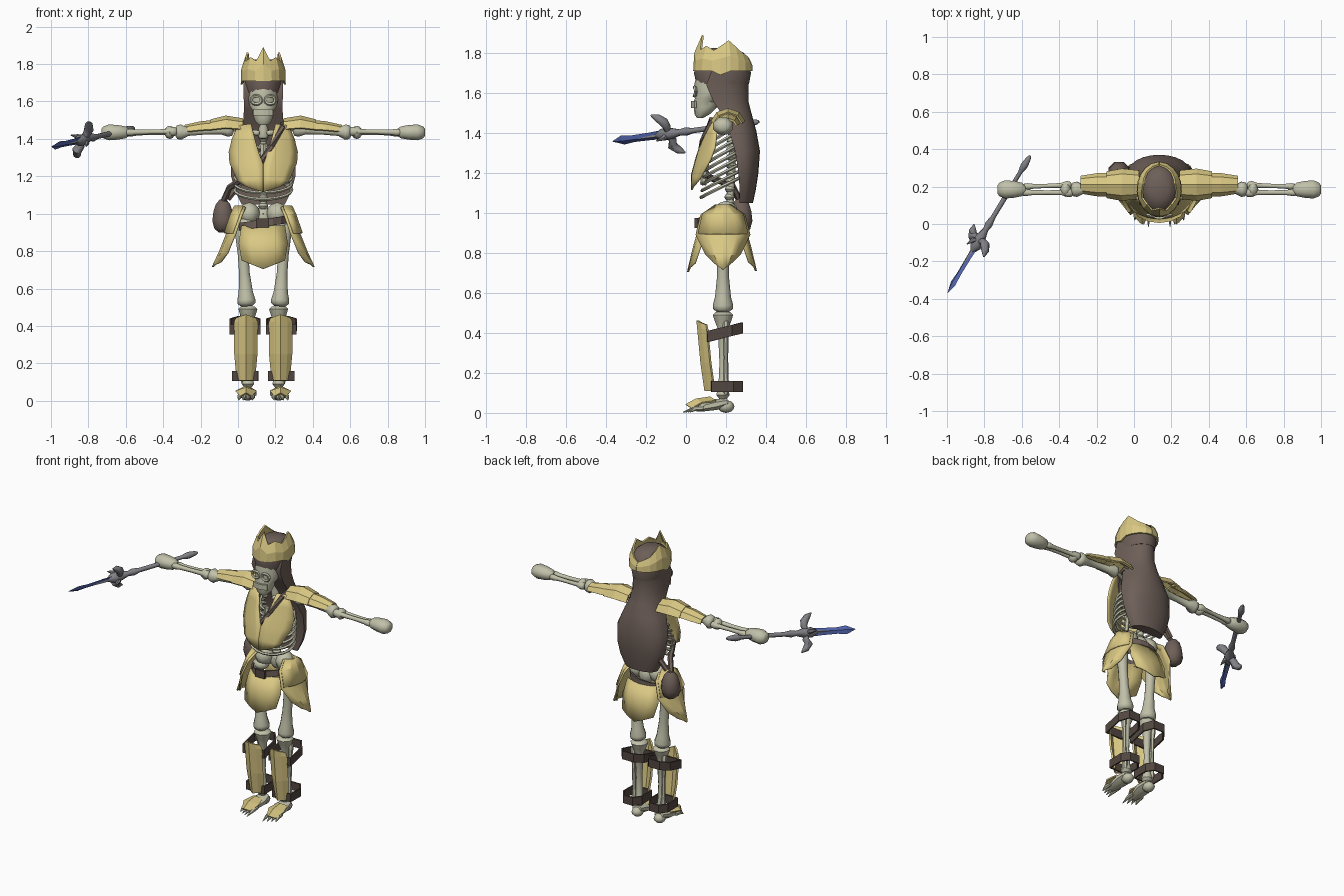
import bpy, bmesh, math
from mathutils import Vector

if "Cube" in bpy.data.objects:
    bpy.data.objects.remove(bpy.data.objects["Cube"])

CX, CY = 0.135, 0.185          # body axis
def mat(name, c):
    m = bpy.data.materials.new(name); m.diffuse_color = (*c, 1); return m
BONE = mat("bone", (.53, .53, .40)); GOLD = mat("gold", (.70, .58, .23))
BROWN = mat("brown_cloth", (.155, .115, .098)); STRAP = mat("dark_leather", (.085, .062, .052))
GREY = mat("steel", (.22, .22, .24)); BLUE = mat("blue_steel", (.09, .14, .46))

def mesh(name, verts, faces, m, angle=40, thick=0):
    me = bpy.data.meshes.new(name)
    me.from_pydata([(v[0] + CX, v[1], v[2]) for v in verts], [], faces)
    bm = bmesh.new(); bm.from_mesh(me)
    bmesh.ops.recalc_face_normals(bm, faces=bm.faces); bm.to_mesh(me); bm.free()
    me.materials.append(m)
    if angle:
        me.polygons.foreach_set("use_smooth", [True] * len(me.polygons))
        me.set_sharp_from_angle(angle=math.radians(angle))
    ob = bpy.data.objects.new(name, me); bpy.context.collection.objects.link(ob)
    if thick:
        s = ob.modifiers.new("thickness", 'SOLIDIFY'); s.thickness = thick; s.offset = 0
    return ob

def loft(name, rings, m, angle=40, caps=True):
    n = len(rings[0]); v = [p for r in rings for p in r]
    f = [(i*n + j, i*n + (j+1) % n, (i+1)*n + (j+1) % n, (i+1)*n + j)
         for i in range(len(rings) - 1) for j in range(n)]
    if caps:
        f += [tuple(range(n)), tuple(range(len(v) - n, len(v)))]
    return mesh(name, v, f, m, angle)

def sheet(name, rows, m, thick=.01, angle=0):
    n = len(rows[0])
    f = [(i*n + j, i*n + j + 1, (i+1)*n + j + 1, (i+1)*n + j)
         for i in range(len(rows) - 1) for j in range(n - 1)]
    return mesh(name, [p for r in rows for p in r], f, m, angle, thick)

def tube(name, path, radii, m, n=8, ref=None, flat=1, angle=50):
    P = [Vector(p) for p in path]
    if ref is None:
        ref = (0, 0, 1) if abs((P[-1] - P[0]).normalized().z) < .8 else (0, 1, 0)
    rings = []
    for i, p in enumerate(P):
        d = (P[min(i+1, len(P)-1)] - P[max(i-1, 0)]).normalized()
        u = d.cross(Vector(ref)).normalized(); w = u.cross(d)
        r = radii[i] if isinstance(radii, (list, tuple)) else radii
        rings.append([p + u*math.cos(a)*r*flat + w*math.sin(a)*r
                      for a in [2*math.pi*(k + .5)/n for k in range(n)]])
    return loft(name, rings, m, angle)

def bone(name, a, b, r0, rm, r1, n=8):
    a, b = Vector(a), Vector(b)
    ts = [0, .03, .10, .22, .5, .78, .90, .97, 1]
    rs = [r0*.5, r0*.9, r0, rm*1.15, rm, rm*1.15, r1, r1*.9, r1*.5]
    return tube(name, [a.lerp(b, t) for t in ts], rs, BONE, n)

def blob(name, c, s, m, n=10, k=6):
    rings = []
    for i in range(k + 1):
        a = math.pi*(i + .12)/(k + .24)
        rings.append([(c[0] + s[0]*math.sin(a)*math.cos(t), c[1] + s[1]*math.sin(a)*math.sin(t),
                       c[2] + s[2]*math.cos(a)) for t in [2*math.pi*j/n for j in range(n)]])
    return loft(name, rings, m, 50)

def oval(z, w, y0, y1, n=20):
    return [(w*math.sin(2*math.pi*k/n), (y0+y1)/2 - (y1-y0)/2*math.cos(2*math.pi*k/n), z) for k in range(n)]

# skull, with eye rims and teeth
loft("skull", [oval(z, w, a, b, 14) for z, w, a, b in
     [(1.475, .025, .055, .085), (1.495, .045, .042, .12), (1.53, .058, .04, .155), (1.555, .060, .038, .15),
      (1.575, .074, .045, .17), (1.605, .080, .046, .2), (1.635, .082, .04, .25), (1.68, .085, .05, .28)]], BONE)
for s in (-1, 1):
    tube("eye_rim", [(s*.037 + .027*math.cos(a), .042 + .006*abs(math.cos(a)), 1.608 + .022*math.sin(a))
         for a in [2*math.pi*k/12 for k in range(13)]], .009, BONE, 5, (0, 1, 0))
sheet("teeth", [[(x, .032 + 6*x*x, z) for x in (-.05, -.025, 0, .025, .05)] for z in (1.525, 1.56)], BONE, .012)
bone("neck", (0, .2, 1.60), (0, .21, 1.40), .03, .025, .03)

# hood over the head and the long mantle down the back
loft("hood", [oval(*r) for r in [(1.645, .096, .052, .315), (1.70, .106, .04, .325), (1.76, .10, .055, .315),
     (1.80, .085, .08, .29), (1.825, .05, .13, .24)]], BROWN, 60)
def half(z, w, yf, yb):
    return [(w*math.sin(t), yf + (yb - yf)*math.cos(t)**.8, z) for t in
            [math.radians(-89.9 + 179.8*k/12) for k in range(13)]]
loft("mantle", [half(*r) for r in [(1.72, .105, .13, .325), (1.64, .105, .10, .312), (1.56, .103, .135, .312),
     (1.49, .108, .18, .33), (1.41, .14, .215, .352), (1.31, .175, .245, .37), (1.2, .172, .262, .362),
     (1.12, .15, .268, .35), (1.05, .115, .268, .335)]], BROWN, 60)

# crown: ring whose rim height follows the angle from the front
RIM = [(0, 1.888), (22, 1.815), (45, 1.835), (68, 1.812), (105, 1.862), (140, 1.80), (180, 1.765)]
def rim(a):
    a = abs((a + 180) % 360 - 180)
    for (a0, z0), (a1, z1) in zip(RIM, RIM[1:]):
        if a <= a1: return z0 + (z1 - z0)*(a - a0)/(a1 - a0)
angs = sorted({s*a for a, _ in RIM for s in (-1, 1)} | {-85, 85, -122, 122, -160, 160})
rows = []
for f in (0, .5, 1):
    row = []
    for a in angs:
        h = rim(a) - 1.71; k = 1 - (1.7*h if f == 1 else .2*h if f else 0); t = math.radians(a)
        row.append((.116*k*math.sin(t), CY - .144*k*math.cos(t), 1.71 + h*f - (.02 if f == 0 and abs(a) == 85 else 0)))
    rows.append(row)
sheet("crown", rows, GOLD, .01)

# rib cage, spine, breastbone
for i in range(9):
    zb = 1.45 - .034*i; w = min(.09 + .018*i, .152); yf = .115 - .005*i
    tube("rib", [(w*math.sin(t), (.27 + yf)/2 + (.27 - yf)/2*math.cos(t), zb - .10*(1 - math.cos(t))/2)
         for t in [2*math.pi*k/20 for k in range(21)]], .009, BONE, 5, (0, 0, 1))
for i in range(12):
    blob("vertebra", (0, .235 - .02*(i/11), 1.44 - .04*i), (.027, .027, .02), BONE, 8, 4)
tube("spine", [(0, .24, 1.45), (0, .215, .95)], .02, BONE)
tube("breastbone", [(0, .115, 1.37), (0, .085, 1.14)], .016, BONE, 6)

# breastplate with a V neck
def yc(z): return .03 + max(0, z - 1.2)*.3
bp = [(.065, 1.48, .135, 1.47), (.045, 1.40, .165, 1.40), (.022, 1.32, .182, 1.33), (0, 1.265, .178, 1.27),
      (0, 1.19, .135, 1.175), (0, 1.115, .09, 1.145)]
for s in (-1, 1):
    sheet("breastplate", [[(s*x, yc(z) + 2.3*x*x, z) for x, z in
          [(xi + (xo - xi)*u/4, zi + (zo - zi)*u/4) for u in range(5)]] for xi, zi, xo, zo in bp], GOLD, .01, 25)

# pelvis, belt and buckle
for s in (-1, 1):
    blob("hip_bone", (s*.075, .2, 1.0), (.058, .065, .06), BONE)
    blob("hip_socket", (s*.09, .185, .945), (.05, .05, .035), BONE)
blob("sacrum", (0, .225, .98), (.05, .04, .06), BONE)
sheet("belt", [[(.13*math.sin(t), .175 - .115*math.cos(t), z + .02*math.sin(t)) for t in
      [2*math.pi*k/16 for k in range(17)]] for z in (.93, .97)], BROWN, .01)
sheet("buckle", [[(x, .052, z) for x in (-.04, .03)] for z in (.925, .975)], STRAP, .018)

# skirt plates: rows are (reach, height, half width, tip drop)
def skirt(name, ang, rows, curve):
    d = Vector((math.sin(ang), -math.cos(ang), 0)); t = Vector((math.cos(ang), math.sin(ang), 0))
    sheet(name, [[Vector((0, CY, z - drop*(1 - abs(u)))) + d*(r - curve*u*u) + t*u*hw
          for u in (-1, -.5, 0, .5, 1)] for r, z, hw, drop in rows], GOLD, .01, 20)
FB = [(.115, .935, .115, 0), (.145, .84, .13, .01), (.175, .75, .115, .045)]
SD = [(.14, 1.035, .04, 0), (.16, .99, .11, 0), (.195, .89, .135, 0), (.235, .79, .085, 0), (.27, .74, .03, .025)]
skirt("front_skirt_plate", 0, FB, .035)
skirt("back_skirt_plate", math.pi, [(r - .01, z + .005, w, d) for r, z, w, d in FB], .035)
for s in (-1, 1):
    skirt("side_skirt_plate", s*math.pi/2, SD, .045)
    skirt("side_skirt_layer", s*math.pi/2, [(r + .012, z + .005, w*.92, d) for r, z, w, d in SD[:3]], .045)

for s in (-1, 1):
    # arms
    bone("collarbone", (s*.02, .14, 1.43), (s*.2, .2, 1.46), .016, .012, .018)
    bone("upper_arm", (s*.16, .19, 1.45), (s*.47, CY, 1.435), .04, .021, .044)
    bone("forearm_front", (s*.46, .168, 1.44), (s*.74, .168, 1.435), .027, .013, .02)
    bone("forearm_back", (s*.47, .208, 1.435), (s*.73, .20, 1.43), .024, .012, .019)
    blob("elbow", (s*.50, CY, 1.435), (.03, .04, .035), BONE, 8)
    tube("hand", [(s*x, CY, 1.435) for x in (.715, .735, .775, .825, .855, .865)],
         [.018, .034, .042, .046, .034, .02], BONE, 8, (0, 0, 1), 1.15)
    # shoulder plates, arched over the arm
    for nm, st in (("shoulder_plate", [(.11, .075, 1.43), (.2, .085, 1.435), (.28, .07, 1.43)]),
                   ("upper_arm_plate", [(.25, .062, 1.435), (.33, .06, 1.43), (.42, .045, 1.425)])):
        sheet(nm, [[(s*x, .21 + r*math.sin(a), z + r*math.cos(a)) for a in
              [math.radians(g) for g in (-75, -40, 0, 40, 75)]] for x, r, z in st], GOLD, .01)
    # legs
    tube("thigh_bone", [(s*.115, CY, z) if z > .9 else (s*(.09 + .07*(z - .53)), CY, z)
         for z in (.97, .94, .88, .78, .68, .58, .54, .52, .505)],
         [.02, .038, .036, .03, .03, .04, .051, .05, .03], BONE, 10)
    x = s*.082
    tube("shin_bone", [(x, CY, z) for z in (.505, .49, .46, .42, .25, .13, .09, .07)],
         [.04, .055, .045, .028, .019, .025, .036, .02], BONE, 8)
    bone("calf_bone", (s*.115, .2, .46), (s*.105, .2, .09), .018, .011, .018, 6)
    # greave and its straps
    sheet("greave", [[(s*.093 + u*w, y + .045*abs(u)**1.3, z - .02*abs(u)*k) for u in (-1, -.55, 0, .55, 1)]
          for z, y, w, k in ((.462, .058, .05, 1), (.42, .062, .06, 0), (.25, .078, .058, 0), (.11, .098, .045, 0))], GOLD, .012)
    for z, y0, tilt, w in ((.355, .11, .25, .078), (.105, .13, 0, .066)):
        ring = [(-1, 0), (-1, .7), (-.5, 1), (.5, 1), (1, .7), (1, 0), (-1, 0)]
        sheet("shin_strap", [[(s*.097 + a*w, y0 + b*(.28 - y0), z + dz + b*(.28 - y0)*tilt) for a, b in ring]
              for dz in (0, .055)], STRAP, .01)
    # foot, toes and foot plate
    blob("heel", (x, .2, .032), (.037, .042, .032), BONE, 8)
    tube("foot", [(x, .21, .055), (x, .15, .042), (x*1.06, .08, .027), (x*1.06, .05, .02)],
         [.02, .03, .022, .015], BONE, 8, (0, 0, 1), 1.7)
    for k in range(4):
        tx = s*(.055 + .023*k)
        tube("toe", [(tx, .09, .025), (tx*1.02, .045, .022), (tx*1.06, -.015 + .012*k, .004)], [.012, .013, .002], BONE, 6)
    sheet("foot_plate", [[(s*.092 + u*w, y + .03*abs(u), z - .018*abs(u)) for u in (-1, 0, 1)]
          for y, z, w in ((.12, .078, .035), (.05, .068, .055), (0, .04, .03))], GOLD, .008)

# pouch and its shoulder strap
tube("pouch", [(-.215, .275, z) for z in (1.075, 1.05, 1.01, .96, .92, .90)], [.02, .042, .056, .062, .05, .025], BROWN, 8)
tube("pouch_strap", [(-.22, .275, 1.05), (-.18, .23, 1.14), (-.12, .11, 1.18), (-.02, .07, 1.265), (.045, .085, 1.36),
     (.10, .13, 1.46), (.11, .21, 1.485), (.08, .29, 1.42), (-.05, .30, 1.25), (-.19, .28, 1.08)],
     .017, BROWN, 6, (.3, .2, 1))

# sword held in the hand
A, B = Vector((-.69, .365, 1.457)), Vector((-1.132, -.368, 1.358))
D = (B - A).normalized(); W = Vector((.45, -.36, .85)); W = (W - D*W.dot(D)).normalized(); N = D.cross(W)
def along(t): return A.lerp(B, t)
tube("sword_grip", [along(t) for t in (0, .02, .07, .10, .12, .3, .45, .50, .54, .60, .66, .70)],
     [.006, .014, .021, .017, .012, .014, .014, .022, .016, .03, .032, .012], GREY, 8)
def blade(name, prof, m, thick):
    loft(name, [[along(t) + W*w, along(t) + N*min(thick, w), along(t) - W*w, along(t) - N*min(thick, w)]
                for t, w in prof], m, 0)
blade("sword_blade", [(.66, .026), (.74, .022), (.86, .02), (.93, .027), (1, .001)], BLUE, .009)
blade("blade_core", [(.64, .02), (.72, .014), (.82, .010), (.92, .003)], GREY, .014)
for s in (-1, 1):      # curved guard wings
    C = along(.62)
    tube("guard_wing", [C + W*s*o + D*f for o, f in ((0, 0), (.04, -.01), (.07, -.005*s), (.10, .02*s), (.12, .05*s))],
         [.015, .022, .027, .022, .004], GREY, 8, N, .9)
    tube("guard_spur", [C, C + N*s*.035 + D*.01, C + N*s*.055 + D*.045], [.016, .014, .003], GREY, 6, W)

for m in bpy.data.materials:
    if m.users and not m.is_grease_pencil:
        m.use_nodes = True
        m.node_tree.nodes["Principled BSDF"].inputs["Base Color"].default_value = m.diffuse_color
